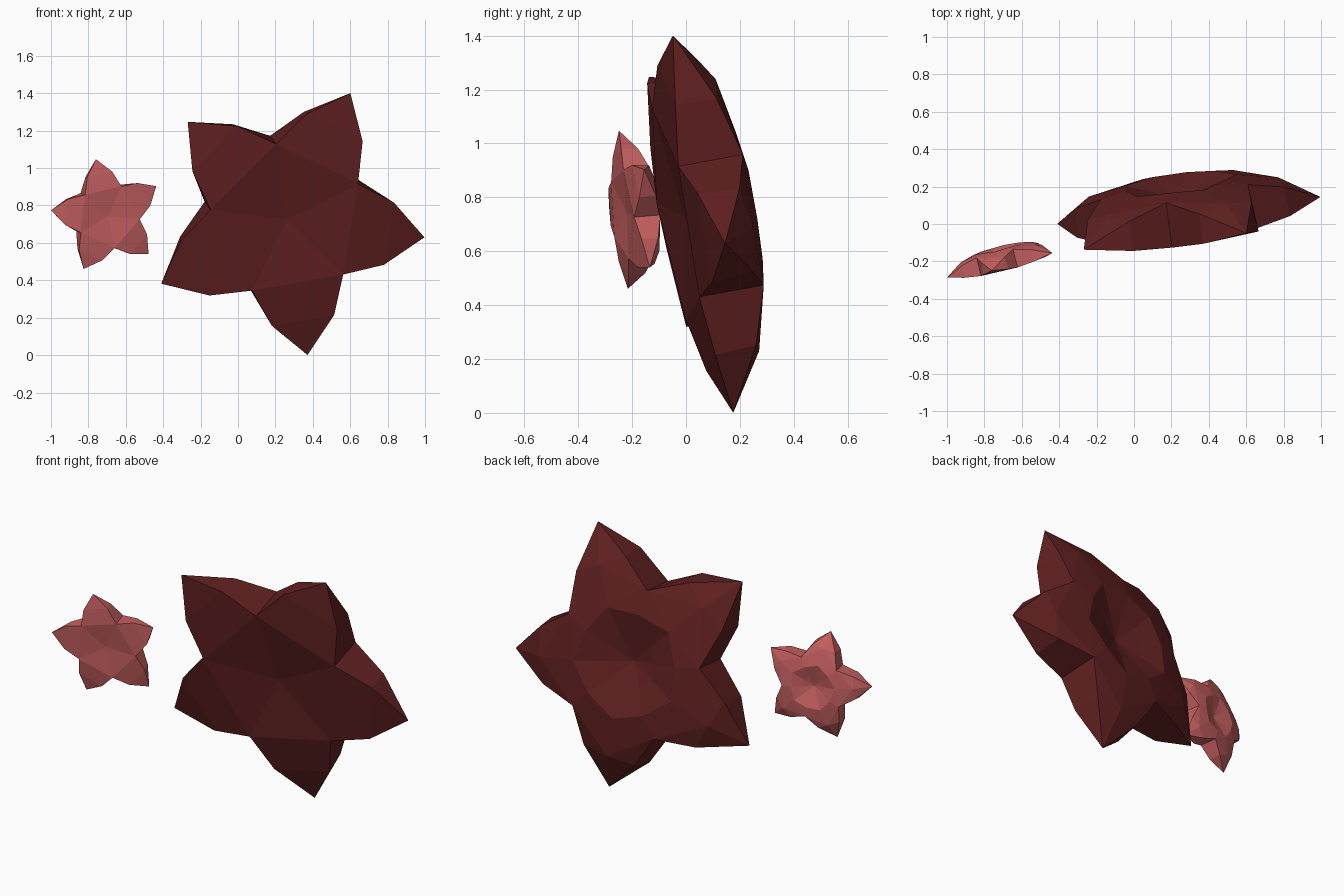
import bpy, bmesh, math
from mathutils import Vector

if "Cube" in bpy.data.objects:
    bpy.data.objects.remove(bpy.data.objects["Cube"])


def material(name, rgb):
    m = bpy.data.materials.new(name)
    m.diffuse_color = (*rgb, 1)
    m.use_nodes = True
    m.node_tree.nodes["Principled BSDF"].inputs["Base Color"].default_value = m.diffuse_color
    return m


def petal_star(name, centre, radius, turn, slope_x, slope_z, mat):
    """Five petal star in the plane y = slope_x * x + slope_z * z."""
    back = Vector((-slope_x, 1, -slope_z)).normalized()
    u = Vector((1, slope_x, 0)).normalized()
    w = u.cross(back)
    bm = bmesh.new()

    def point(r, angle, depth):
        t = math.radians(turn + angle)
        p = u * (r * math.cos(t)) + w * (r * math.sin(t)) + back * depth
        return bm.verts.new(Vector(centre) + p * radius)

    def ring(r, offset, depth):
        return [point(r, 72 * i + offset, depth) for i in range(5)]

    # rings of points: radius, angle from petal axis, depth (back positive)
    tip = ring(1.0, 0, 0)
    mid_r, mid_l = ring(0.77, -17, -0.06), ring(0.77, 17, -0.06)
    back_r, back_l = ring(0.75, -16, 0.15), ring(0.75, 16, 0.15)
    notch_f, notch_b = ring(0.56, 36, -0.095), ring(0.56, 36, 0.23)
    ridge = ring(0.72, 0, 0.187)
    rim, rim_n = ring(0.42, 0, 0.255), ring(0.38, 36, 0.265)
    bowl, bowl_n = ring(0.2, 0, 0.2), ring(0.2, 36, 0.2)
    front, pit = point(0, 0, -0.04), point(0, 0, 0.14)

    for i in range(5):
        j = i - 1
        faces = [
            # front of petal
            (tip[i], mid_l[i], mid_r[i]),
            (mid_r[i], mid_l[i], notch_f[i], notch_f[j]),
            (front, notch_f[j], notch_f[i]),
            # side walls
            (tip[i], mid_r[i], back_r[i]), (tip[i], back_l[i], mid_l[i]),
            (mid_r[i], notch_f[j], notch_b[j], back_r[i]),
            (mid_l[i], back_l[i], notch_b[i], notch_f[i]),
            # back of petal
            (tip[i], back_r[i], ridge[i]), (tip[i], ridge[i], back_l[i]),
            (back_r[i], notch_b[j], ridge[i]), (back_l[i], ridge[i], notch_b[i]),
            # back dome and sunken centre
            (ridge[i], notch_b[j], rim[i]), (ridge[i], rim[i], notch_b[i]),
            (notch_b[j], rim_n[j], rim[i]), (notch_b[i], rim[i], rim_n[i]),
            (rim[i], rim_n[j], bowl_n[j], bowl[i]),
            (rim[i], bowl[i], bowl_n[i], rim_n[i]),
            (pit, bowl[i], bowl_n[j]), (pit, bowl_n[i], bowl[i]),
        ]
        for f in faces:
            bm.faces.new(f)
    bmesh.ops.recalc_face_normals(bm, faces=bm.faces)
    me = bpy.data.meshes.new(name)
    bm.to_mesh(me)
    bm.free()
    me.materials.append(mat)
    bpy.context.collection.objects.link(bpy.data.objects.new(name, me))


dark_red = material("dark red", (0.118, 0.0145, 0.0145))
pink = material("dusty pink", (0.56, 0.115, 0.115))

petal_star("large_star", (0.258, 0.027, 0.732), 0.755, 64.1, 0.134, -0.182, dark_red)
petal_star("small_star", (-0.70, -0.208, 0.745), 0.311, 30.6, 0.253, -0.085, pink)
